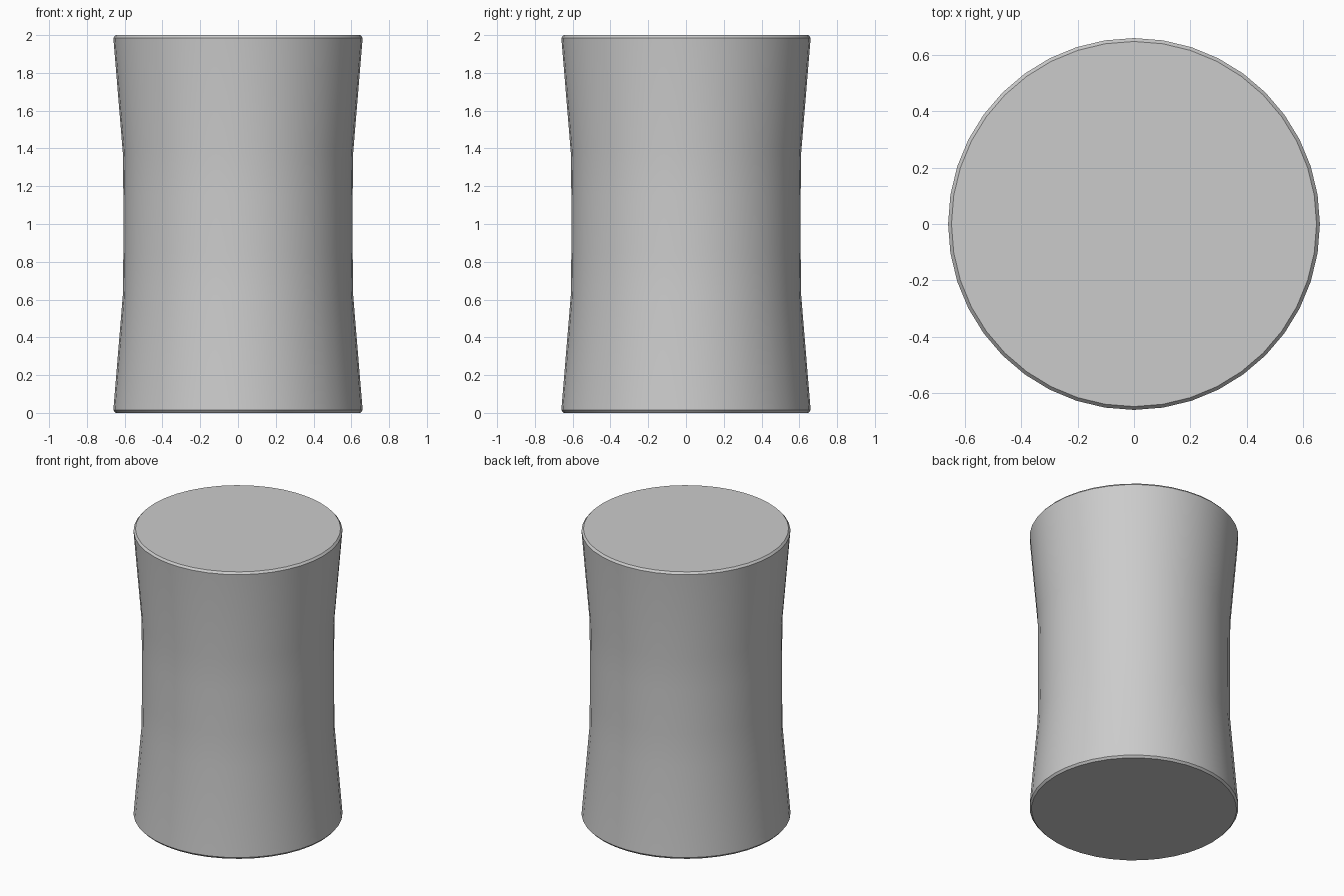
import bpy, bmesh
from math import cos, sin, tau, radians

if "Cube" in bpy.data.objects:
    bpy.data.objects.remove(bpy.data.objects["Cube"])

SIDES = 40
# radius, height: chamfered rims, flared ends, narrow waist
PROFILE = [(0.648, 0.0), (0.66, 0.014), (0.61, 0.62), (0.607, 0.85),
           (0.607, 1.15), (0.61, 1.38), (0.66, 1.986), (0.648, 2.0)]

# Solid waisted drum, rings joined from bottom to top
bm = bmesh.new()
rings = [[bm.verts.new((r * cos(tau * i / SIDES), r * sin(tau * i / SIDES), z))
          for i in range(SIDES)] for r, z in PROFILE]
for low, high in zip(rings, rings[1:]):
    for i in range(SIDES):
        j = (i + 1) % SIDES
        bm.faces.new((low[i], low[j], high[j], high[i]))

# Flat bottom and top
bm.faces.new(rings[0][::-1])
bm.faces.new(rings[-1])

mesh = bpy.data.meshes.new("waisted_drum")
bm.to_mesh(mesh)
bm.free()
drum = bpy.data.objects.new("waisted_drum", mesh)
bpy.context.collection.objects.link(drum)

# Smooth side, crisp rims
bpy.context.view_layer.objects.active = drum
drum.select_set(True)
bpy.ops.object.shade_smooth_by_angle(angle=radians(30))
